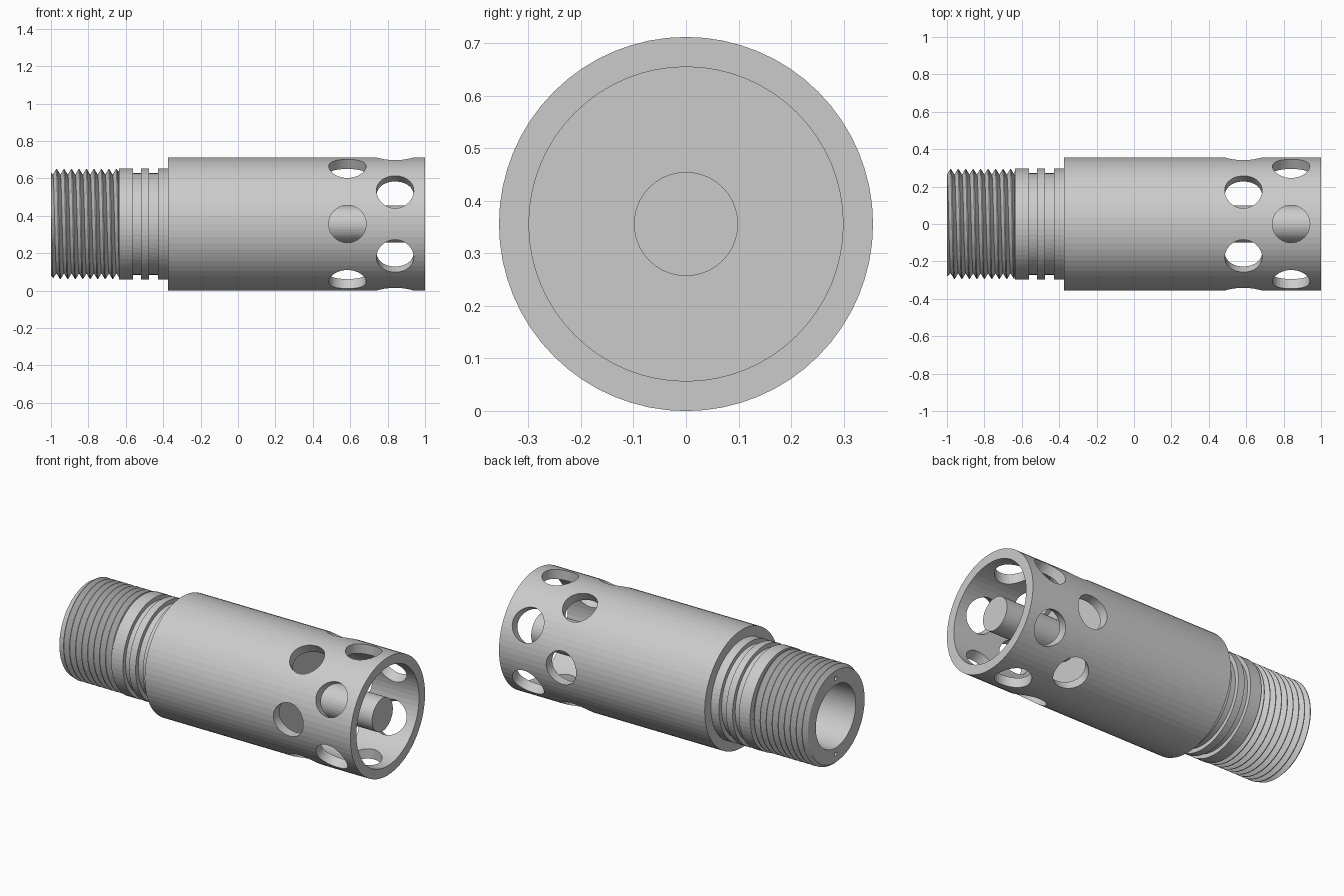
import bpy, bmesh, math
from mathutils import Matrix, Vector

if "Cube" in bpy.data.objects:
    bpy.data.objects.remove(bpy.data.objects["Cube"])

R = 0.356            # outer radius, also height of the axis
SEG = 64


def finish(bm, name):
    bmesh.ops.remove_doubles(bm, verts=bm.verts, dist=1e-5)
    bmesh.ops.recalc_face_normals(bm, faces=bm.faces)
    me = bpy.data.meshes.new(name)
    bm.to_mesh(me)
    bm.free()
    ob = bpy.data.objects.new(name, me)
    bpy.context.collection.objects.link(ob)
    return ob


def lathe(name, profile, seg=SEG):
    """Spin an (x, radius) profile about the long axis; r = 0 closes the ends."""
    bm = bmesh.new()
    vs = [bm.verts.new((x, -r, 0)) for x, r in profile]
    es = [bm.edges.new(p) for p in zip(vs, vs[1:])]
    bmesh.ops.spin(bm, geom=vs + es, cent=(0, 0, 0), axis=(1, 0, 0),
                   angle=math.tau, steps=seg, use_merge=True)
    bmesh.ops.translate(bm, verts=bm.verts, vec=(0, 0, R))
    return finish(bm, name)


def add_rod(bm, start, end, radius, seg):
    """Add a closed cylinder between two points (used for drilling)."""
    d = end - start
    m = Matrix.Translation((start + end) / 2) @ d.to_track_quat('Z', 'Y').to_matrix().to_4x4()
    bmesh.ops.create_cone(bm, cap_ends=True, segments=seg, radius1=radius,
                          radius2=radius, depth=d.length, matrix=m)


# Housing: blind bore on the left, grooved neck, sleeve, open cavity on the right
housing = lathe("housing", [
    (0.3, 0), (0.3, 0.19), (-1, 0.19), (-1, 0.262), (-0.64, 0.262),
    (-0.636, 0.297), (-0.561, 0.297), (-0.561, 0.272), (-0.519, 0.272),
    (-0.519, 0.297), (-0.476, 0.297), (-0.476, 0.272), (-0.428, 0.272),
    (-0.428, 0.297), (-0.374, 0.297), (-0.374, R), (1, R),
    (1, 0.299), (0.46, 0.299), (0.46, 0)])

# Drill two staggered rings of side holes and two pin holes in the left end
bm = bmesh.new()
for x, offset in ((0.585, 0), (0.84, 30)):
    for i in range(6):
        a = math.radians(offset + 60 * i)
        d = Vector((0, math.cos(a), math.sin(a)))
        c = Vector((x, 0, R))
        add_rod(bm, c + d * 0.22, c + d * 0.5, 0.1, 40)
for s in (-1, 1):
    c = Vector((-1, 0, R + s * 0.228))
    add_rod(bm, c + Vector((-0.05, 0, 0)), c + Vector((0.1, 0, 0)), 0.012, 12)
cutter = finish(bm, "drill_cutter")
cutter.hide_render = True
mod = housing.modifiers.new("drill", 'BOOLEAN')
mod.operation = 'DIFFERENCE'
mod.solver = 'EXACT'
mod.object = cutter
bpy.context.view_layer.objects.active = housing
bpy.ops.object.modifier_apply(modifier=mod.name)
bpy.data.objects.remove(cutter)

# Centre probe inside the perforated cavity
lathe("probe", [(0.44, 0), (0.44, 0.099), (0.965, 0.099), (0.965, 0)], 40)

# Helical thread skin on the left end, chamfered at its start
X0, X1, PITCH = -1.0, -0.638, 0.04
ROOT, CREST = 0.264, 0.293
STEPS = (0, 0.44, 0.56)      # root, crest start, crest end in one pitch
turns = int((X1 - X0) / PITCH) + 3


def thread_radius(x, turn):
    f = ((x - X0) / PITCH - turn) % 1.0
    h = min(1.0, min(f, 1 - f) / 0.44)
    return min(ROOT + (CREST - ROOT) * h, 0.276 + (x - X0))


bm = bmesh.new()
rows = []
for i in range(SEG + 1):
    t = i / SEG
    a = t * math.tau
    row = []
    for k in range(-2, turns):
        for s in STEPS:
            x = min(max(X0 + PITCH * (k + s + t), X0), X1)
            r = thread_radius(x, t)
            row.append(bm.verts.new((x, r * math.cos(a), R + r * math.sin(a))))
    rows.append(row)
for p, q in zip(rows, rows[1:]):
    for j in range(len(p) - 1):
        if max(p[j + 1].co.x, q[j + 1].co.x) > X0 and min(p[j].co.x, q[j].co.x) < X1:
            bm.faces.new((p[j], p[j + 1], q[j + 1], q[j]))
# Flat ring joining the thread start to the end face
for i in range(SEG):
    ends = []
    for n in (i, i + 1):
        a, r = n / SEG * math.tau, thread_radius(X0, n / SEG)
        ends.append([bm.verts.new((X0, q * math.cos(a), R + q * math.sin(a)))
                     for q in (0.262, r)])
    bm.faces.new((ends[0][0], ends[0][1], ends[1][1], ends[1][0]))
finish(bm, "thread")
